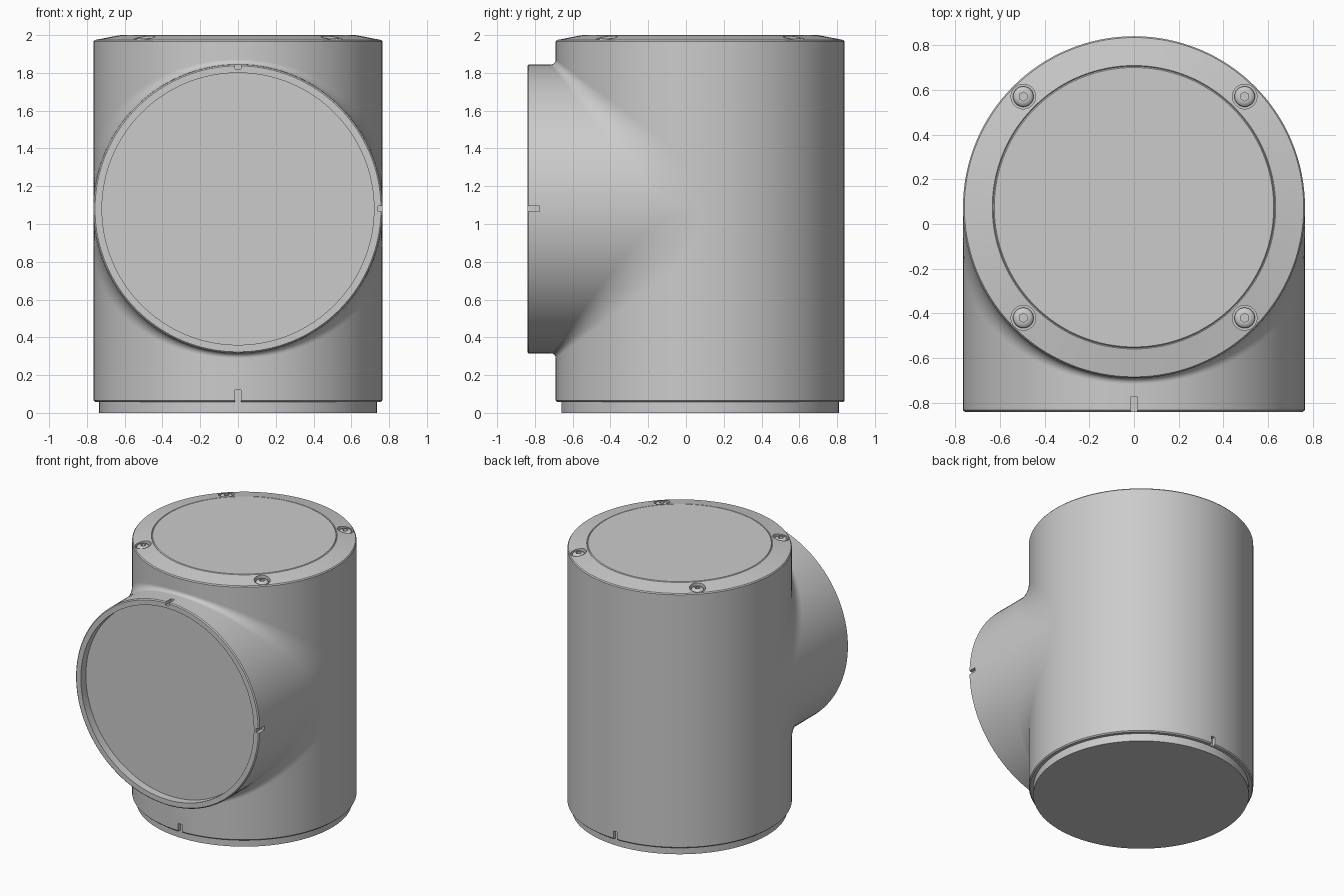
import bpy, bmesh, math
from mathutils import Matrix, Vector

if "Cube" in bpy.data.objects:
    bpy.data.objects.remove(bpy.data.objects["Cube"])

R = 0.765          # radius of both tubes
YC, ZC = 0.075, 1.08   # vertical axis position in y, side port axis height


def finish(name, bm, loc=(0, 0, 0)):
    me = bpy.data.meshes.new(name)
    bm.to_mesh(me)
    bm.free()
    ob = bpy.data.objects.new(name, me)
    ob.location = loc
    bpy.context.collection.objects.link(ob)
    return ob


def lathe(name, profile, steps, loc, rot=None):
    bm = bmesh.new()
    vs = [bm.verts.new((r, 0, h)) for r, h in profile]
    es = [bm.edges.new(p) for p in zip(vs, vs[1:])]
    bmesh.ops.spin(bm, geom=vs + es, cent=(0, 0, 0), axis=(0, 0, 1),
                   angle=2 * math.pi, steps=steps)
    bmesh.ops.remove_doubles(bm, verts=bm.verts, dist=1e-5)
    bmesh.ops.recalc_face_normals(bm, faces=bm.faces)
    if rot:
        bm.transform(rot)
    return finish(name, bm, loc)


def box(name, centre, size):
    bm = bmesh.new()
    bmesh.ops.create_cube(bm, size=1, matrix=Matrix.Diagonal((*size, 1)))
    return finish(name, bm, centre)


def cylinder(name, centre, r, depth, n):
    bm = bmesh.new()
    bmesh.ops.create_cone(bm, cap_ends=True, segments=n, radius1=r, radius2=r, depth=depth)
    return finish(name, bm, centre)


def cut(ob, cutters):
    bpy.context.view_layer.objects.active = ob
    for c in cutters:
        c.hide_render = True
        m = ob.modifiers.new("cut", 'BOOLEAN')
        m.operation, m.solver, m.object = 'DIFFERENCE', 'EXACT', c
        bpy.ops.object.modifier_apply(modifier=m.name)
        bpy.data.objects.remove(c)


# vertical housing with the bottom plug and the shallow conical lid
body = lathe("main_housing", [
    (0, 0), (0.735, 0), (0.735, 0.058), (0.757, 0.058), (0.765, 0.066), (0.765, 0.2),
    (0.765, 1.9), (0.765, 1.966), (0.759, 1.974), (0.634, 1.998), (0.63, 1.994),
    (0.625, 2.0), (0, 2.0)], 128, (0, YC, 0))

# side port: open cup facing the front
port = lathe("front_port", [
    (0, 0.78), (0.72, 0.78), (0.72, 0.84), (0.757, 0.84), (0.7645, 0.833), (0.7645, 0.7),
    (0.7645, -0.07), (0, -0.07)], 128, (0, 0, ZC), Matrix.Rotation(math.pi / 2, 4, 'X'))

# alignment notches and screw pockets
spots = [(sx * 0.495, YC + sy * 0.495) for sx in (-1, 1) for sy in (-1, 1)]
cut(body, [box("notch", (0, YC + s * R, 0.08), (0.03, 0.05, 0.08)) for s in (-1, 1)] +
    [cylinder("pocket", (x, y, 2.0), 0.055, 0.1, 40) for x, y in spots])
cut(port, [box("notch", (0, -0.82, ZC + R), (0.03, 0.09, 0.05)),
           box("notch", (R, -0.82, ZC), (0.05, 0.09, 0.03))])

# blend between the tubes: arc sections that widen toward the sides
bm = bmesh.new()
N, M = 96, 12
rows = []
for i in range(N + 1):
    th = math.pi * (i / N - 0.5)
    x, a = R * math.sin(th), R * math.cos(th)
    f = (0.21 - 0.242 * a) * (1 - math.exp(-a / 0.06))
    row = []
    for j in range(M + 1):
        al = math.pi / 2 * j / M
        u, v = a + f * (1 - math.cos(al)), a + f * (1 - math.sin(al))
        row.append(bm.verts.new((x, YC - u, v)))
    rows.append(row)
for p, q in zip(rows, rows[1:]):
    for j in range(M):
        bm.faces.new((p[j], q[j], q[j + 1], p[j + 1]))
bmesh.ops.remove_doubles(bm, verts=bm.verts, dist=1e-5)
bm.normal_update()
if sum((fc.normal.dot(Vector((0, -1, 1))) * fc.calc_area() for fc in bm.faces)) < 0:
    bmesh.ops.reverse_faces(bm, faces=bm.faces)
blend = finish("tube_blend", bm, (0, 0, ZC))
mod = blend.modifiers.new("mirror", 'MIRROR')
mod.use_axis = (False, False, True)
mod.use_mirror_merge = False

# button-head screws with hex sockets
screw = lathe("lid_screw", [(0, -0.04), (0.046, -0.04), (0.046, -0.018), (0.042, -0.009),
                            (0.035, -0.003), (0.026, 0), (0, 0)], 32, (0, 0, 0))
cut(screw, [cylinder("socket", (0, 0, 0), 0.02, 0.04, 6)])
screws = [screw]
for i in range(3):
    c = screw.copy()
    c.name = "lid_screw_%d" % (i + 2)
    bpy.context.collection.objects.link(c)
    screws.append(c)
for s, (x, y) in zip(screws, spots):
    s.location = (x, y, 1.985)

# smooth shading with crisp edges
bpy.ops.object.select_all(action='DESELECT')
for ob in (body, port, blend, screw):
    ob.select_set(True)
bpy.context.view_layer.objects.active = body
bpy.ops.object.shade_smooth_by_angle(angle=math.radians(25))
